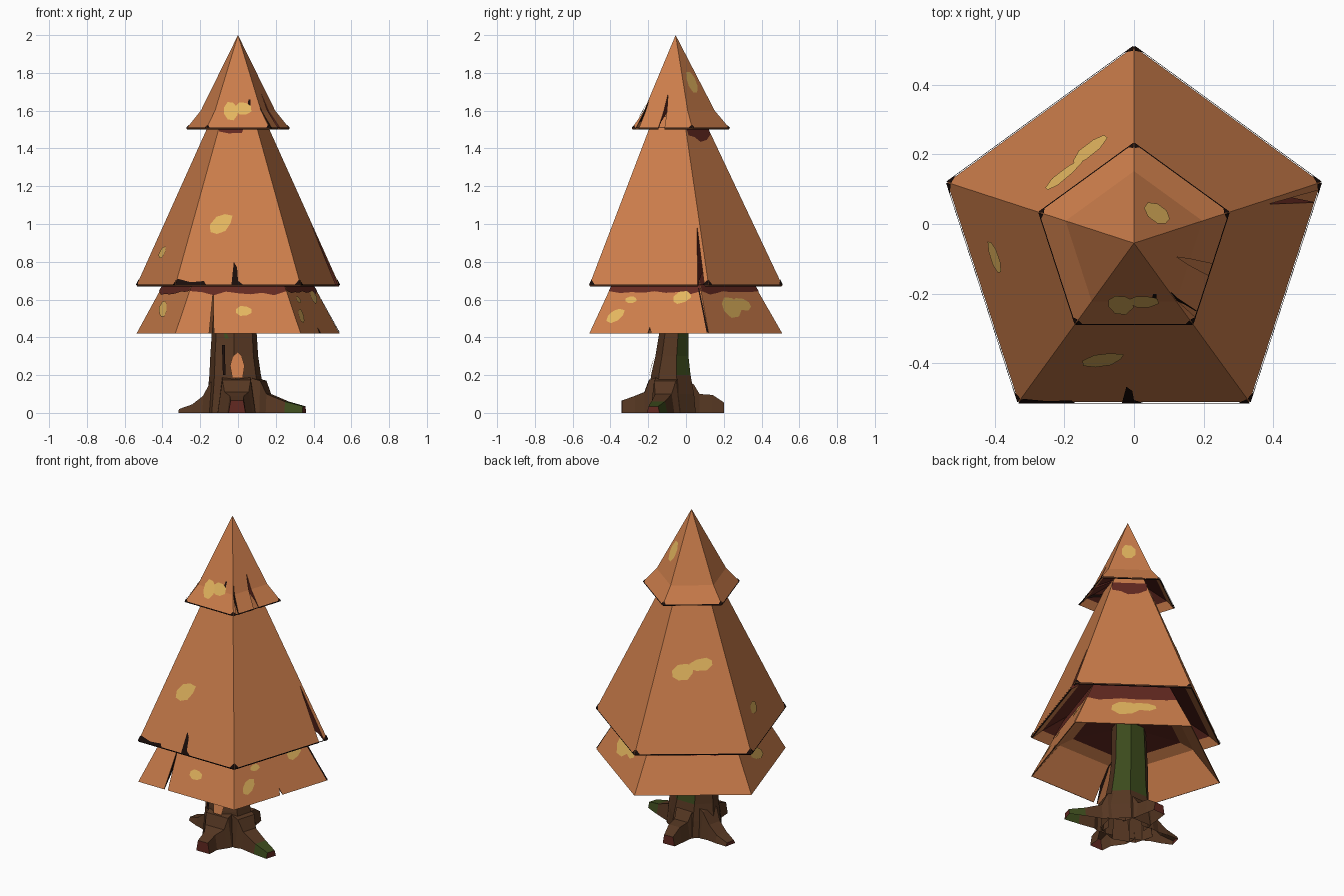
import bpy, bmesh, math, random
from mathutils import Vector

if "Cube" in bpy.data.objects:
    bpy.data.objects.remove(bpy.data.objects["Cube"])

random.seed(4)
CY = -0.055  # the canopy axis is slightly forward


def material(name, rgb):
    m = bpy.data.materials.new(name)
    m.diffuse_color = (*rgb, 1)
    m.use_nodes = True
    m.node_tree.nodes["Principled BSDF"].inputs["Base Color"].default_value = m.diffuse_color
    return m


MATS = [material("orange foliage", (0.60, 0.205, 0.070)),
        material("dark red shade", (0.125, 0.022, 0.015)),
        material("near black crack", (0.010, 0.004, 0.003)),
        material("yellow spot", (0.78, 0.47, 0.115)),
        material("bark brown", (0.092, 0.038, 0.016)),
        material("moss green", (0.045, 0.070, 0.012))]
ORANGE, RED, BLACK, YELLOW, BARK, MOSS = range(6)


def finish(name, bm, recalc=True):
    if recalc:
        bmesh.ops.recalc_face_normals(bm, faces=bm.faces)
    me = bpy.data.meshes.new(name)
    bm.to_mesh(me)
    bm.free()
    for m in MATS:
        me.materials.append(m)
    ob = bpy.data.objects.new(name, me)
    bpy.context.collection.objects.link(ob)
    return ob


def loft(bm, rings, mats, skip=None):
    """Skin a list of point rings; a one-point ring makes a tip."""
    loops = [[bm.verts.new(p) for p in ring] for ring in rings]
    for a, b, m in zip(loops, loops[1:], mats):
        n = max(len(a), len(b))
        for i in range(n):
            j = (i + 1) % n
            if i == skip:
                continue
            if len(a) == 1:
                f = bm.faces.new((a[0], b[i], b[j]))
            elif len(b) == 1:
                f = bm.faces.new((a[i], a[j], b[0]))
            else:
                f = bm.faces.new((a[i], a[j], b[j], b[i]))
            f.material_index = m
    return loops


def pentagon(r, z):
    if r == 0:
        return [(0, CY, z)]
    return [(r * math.cos(math.radians(90 + 72 * i)),
             CY + r * math.sin(math.radians(90 + 72 * i)), z) for i in range(5)]


def on_face(angle, u, apothem, z):
    """Point on a canopy side: u runs along the side, apothem outwards."""
    a = math.radians(angle)
    return Vector((apothem * math.cos(a) - u * math.sin(a),
                   CY + apothem * math.sin(a) + u * math.cos(a), z))


def tier(name, profile, mats, notches, depth):
    bm = bmesh.new()
    loft(bm, [pentagon(r, z) for r, z in profile], mats)
    ob = finish(name, bm)
    # wedge-shaped splits in the rim
    for angle, tri, mat in notches:
        bm = bmesh.new()
        ends = [[bm.verts.new(on_face(angle, u, d, z)) for u, z in tri] for d in depth]
        for e in ends:
            bm.faces.new(e)
        for i in range(3):
            j = (i + 1) % 3
            bm.faces.new((ends[0][i], ends[0][j], ends[1][j], ends[1][i]))
        for f in bm.faces:
            f.material_index = mat
        cutter = finish("notch_cutter", bm)
        cutter.hide_render = True
        mod = ob.modifiers.new("notch", 'BOOLEAN')
        mod.operation, mod.solver, mod.object = 'DIFFERENCE', 'EXACT', cutter
        dg = bpy.context.evaluated_depsgraph_get()
        me = bpy.data.meshes.new_from_object(ob.evaluated_get(dg))
        ob.modifiers.clear()
        ob.data = me
        bpy.data.objects.remove(cutter)


FRONT, RIGHT, BACK_R, BACK_L, LEFT = -90, -18, 54, 126, 198

# Canopy tiers: outer slope, lip, hollow underside
TOP = [(0, 2.0), (0.207, 1.6), (0.287, 1.505)]
MID = [(0.142, 1.57), (0.565, 0.675)]
LOW = [(0.37, 0.76), (0.565, 0.42)]

tier("top_tier", TOP + [(0.282, 1.501), (0.24, 1.54), (0.12, 1.60), (0, 1.62)],
     [ORANGE, ORANGE, BLACK, ORANGE, RED, RED],
     [(RIGHT, [(-0.025, 1.48), (0.015, 1.48), (0.0, 1.69)], RED),
      (RIGHT, [(-0.155, 1.48), (-0.135, 1.48), (-0.1, 1.66)], BLACK)], (0.09, 0.4))
tier("middle_tier", [(0, 1.6)] + MID + [(0.56, 0.669), (0.50, 0.71), (0.36, 0.78), (0, 0.82)],
     [ORANGE, ORANGE, BLACK, ORANGE, RED, RED],
     [(RIGHT, [(0.275, 0.65), (0.315, 0.65), (0.226, 1.0)], RED)], (0.25, 0.7))
tier("lower_tier", [(0, 0.82)] + LOW + [(0.56, 0.419), (0.40, 0.60), (0.32, 0.63), (0.1, 0.65), (0, 0.65)],
     [RED, ORANGE, ORANGE, ORANGE, ORANGE, RED, RED],
     [(FRONT, [(-0.155, 0.40), (-0.128, 0.40), (-0.13, 0.655)], BLACK),
      (RIGHT, [(-0.01, 0.40), (0.02, 0.40), (0.0, 0.455)], BLACK)], (0.25, 0.7))


def surface(profile, z):
    """Apothem of a tier's outer slope at height z."""
    for (r0, z0), (r1, z1) in zip(profile, profile[1:]):
        if z1 <= z <= z0:
            return (r0 + (r1 - r0) * (z0 - z) / (z0 - z1)) * math.cos(math.pi / 5)
    return profile[-1][0] * math.cos(math.pi / 5)


def decal(bm, profile, angle, pts, mat):
    f = bm.faces.new([bm.verts.new(on_face(angle, u, surface(profile, z) + 0.004, z))
                      for u, z in pts])
    f.material_index = mat


def half_side(profile, z):
    return surface(profile, z) * math.tan(math.pi / 5)


# Yellow spots: ragged eight-sided, the last number lifts the right end
bm = bmesh.new()
for profile, angle, u, z, w, h, skew in [
        (TOP, FRONT, -0.04, 1.6, 0.035, 0.045, 0), (TOP, FRONT, 0.025, 1.61, 0.04, 0.032, 0),
        (TOP, BACK_R, -0.005, 1.75, 0.037, 0.05, 0),
        (MID, FRONT, -0.09, 1.0, 0.054, 0.045, 0.025),
        (MID, LEFT, -0.087, 0.85, 0.042, 0.027, 0),
        (MID, BACK_L, -0.055, 1.115, 0.06, 0.04, 0.01),
        (MID, BACK_L, 0.05, 1.155, 0.065, 0.03, 0.01),
        (LOW, FRONT, 0.03, 0.54, 0.04, 0.024, 0),
        (LOW, RIGHT, -0.2, 0.515, 0.042, 0.032, 0.015), (LOW, RIGHT, -0.125, 0.6, 0.028, 0.016, 0),
        (LOW, RIGHT, 0.157, 0.613, 0.045, 0.028, 0.012),
        (LOW, BACK_R, -0.04, 0.56, 0.08, 0.05, 0), (LOW, BACK_R, 0.06, 0.575, 0.075, 0.03, 0),
        (LOW, LEFT, -0.05, 0.55, 0.075, 0.035, -0.025)]:
    pts = []
    for i in range(8):
        t = math.pi * (i + 0.5) / 4
        k = random.uniform(1.0, 1.25)
        pts.append((u + w * k * math.cos(t), z + h * k * math.sin(t) + skew * math.cos(t)))
    decal(bm, profile, angle, pts, YELLOW)
finish("yellow_spots", bm, False)

# Ragged dark bands where one tier tucks under the next
bm = bmesh.new()
for angle in (FRONT, RIGHT, BACK_R, BACK_L, LEFT):
    top, edge = 0.755, 0.645
    a, b = half_side(LOW, top), half_side(LOW, edge)
    pts = [(-a, top), (-b, edge)]
    pts += [(b * (i / 4 - 1), edge - random.uniform(0, 0.022)) for i in range(1, 8)]
    decal(bm, LOW, angle, pts + [(b, edge), (a, top)], RED)
decal(bm, MID, FRONT, [(-0.1, 1.53), (-0.1, 1.49), (-0.05, 1.48), (0.02, 1.482), (0.04, 1.53)], RED)
decal(bm, MID, BACK_R, [(-0.1, 1.53), (-0.1, 1.47), (-0.05, 1.46), (-0.01, 1.435), (0.05, 1.445),
                        (0.1, 1.475), (0.1, 1.53)], RED)
finish("shade_bands", bm, False)

# Black cracks: rim lines, worn corners and splits
bm = bmesh.new()
for angle in (FRONT, RIGHT, BACK_R, BACK_L, LEFT):
    for profile, z, h, w in ((MID, 0.676, 0.004, 0.03), (TOP, 1.507, 0.004, 0.018)):
        b = half_side(profile, z)
        decal(bm, profile, angle, [(-b, z), (b, z), (b, z + h), (-b, z + h)], BLACK)
        for s in (-1, 1):
            c = half_side(profile, z + w)
            tri = [(s * (b - w), z + h), (s * b, z + h), (s * c, z + w)]
            decal(bm, profile, angle, tri[::s], BLACK)
decal(bm, MID, FRONT, [(-0.33, 0.68), (-0.17, 0.68), (-0.18, 0.698), (-0.25, 0.692), (-0.32, 0.71)], BLACK)
decal(bm, MID, FRONT, [(-0.035, 0.676), (0.03, 0.676), (0, 0.70), (-0.005, 0.77), (-0.022, 0.80)], BLACK)
decal(bm, TOP, FRONT, [(0.05, 1.605), (0.065, 1.605), (0.065, 1.66), (0.055, 1.66)], BLACK)
decal(bm, LOW, RIGHT, [(0.322, 0.425), (0.332, 0.425), (0.245, 0.66), (0.238, 0.66)], BLACK)
finish("black_cracks", bm, False)

# Trunk: seven-sided, flaring to the ground, mossy at the back right
bm = bmesh.new()
rings = []
for z, rx, ry, cx, cy in [(0, 0.165, 0.135, -0.01, -0.07), (0.1, 0.155, 0.125, -0.01, -0.07),
                          (0.2, 0.14, 0.11, -0.015, -0.075), (0.3, 0.13, 0.092, -0.02, -0.07),
                          (0.42, 0.122, 0.082, -0.02, -0.06), (0.68, 0.11, 0.08, -0.01, -0.055)]:
    rings.append([(cx + rx * math.cos(t), cy + ry * math.sin(t), z)
                  for t in [2 * math.pi * (i + 0.25) / 7 for i in range(7)]])
loft(bm, rings, [BARK] * 5)
for f in bm.faces:
    c = f.calc_center_median()
    if c.z > 0.24 and c.y > -0.04 and c.x > -0.06:
        f.material_index = MOSS
finish("trunk", bm)


# Roots: four tapering arms with blunt ends, open underneath
def root(name, angle, sections, tip):
    a = math.radians(angle)
    d, s = Vector((math.cos(a), math.sin(a), 0)), Vector((-math.sin(a), math.cos(a), 0))
    o = Vector((-0.01, -0.07, 0))
    rings = [[o + d * x + s * w * k + Vector((0, 0, h * (abs(k) < 1)))
              for k in (-1, -0.75, 0.75, 1)] for x, w, h in sections]
    bm = bmesh.new()
    loops = loft(bm, rings, [BARK] * (len(rings) - 2) + [tip], skip=3)
    bm.faces.new(loops[-1]).material_index = RED
    # face the open shell outwards
    bmesh.ops.recalc_face_normals(bm, faces=bm.faces)
    bm.faces.ensure_lookup_table()
    if bm.faces[1].normal.z < 0:
        bmesh.ops.reverse_faces(bm, faces=bm.faces)
    finish(name, bm, False)


root("left_root", 167, [(0.05, 0.08, 0.2), (0.13, 0.07, 0.16), (0.17, 0.055, 0.09),
                        (0.23, 0.05, 0.045), (0.305, 0.035, 0.02)], BARK)
root("right_root", -16, [(0.05, 0.09, 0.2), (0.15, 0.08, 0.17), (0.18, 0.06, 0.10),
                         (0.28, 0.05, 0.06), (0.375, 0.035, 0.035)], MOSS)
root("front_root", -89, [(0.05, 0.1, 0.2), (0.125, 0.1, 0.175), (0.15, 0.085, 0.11),
                         (0.2, 0.05, 0.09), (0.27, 0.045, 0.065)], BARK)
root("back_root", 92, [(0.05, 0.08, 0.18), (0.11, 0.07, 0.15), (0.14, 0.06, 0.10),
                       (0.21, 0.05, 0.095), (0.27, 0.04, 0.055)], BARK)

# Trunk details on the front: worn orange oval, moss dab and crack
bm = bmesh.new()
for pts, mat in (
        ([(-0.03, 0.185), (0.025, 0.185), (0.035, 0.25), (0.02, 0.30), (0, 0.32),
          (-0.03, 0.295), (-0.042, 0.25)], ORANGE),
        ([(-0.07, 0.395), (-0.01, 0.39), (0, 0.425), (-0.075, 0.425)], MOSS),
        ([(-0.08, 0.2), (-0.066, 0.2), (-0.07, 0.36), (-0.085, 0.36)], BLACK)):
    f = bm.faces.new([bm.verts.new((x, -0.199 + 0.32 * max(0, z - 0.2), z)) for x, z in pts])
    f.material_index = mat
finish("trunk_marks", bm, False)
